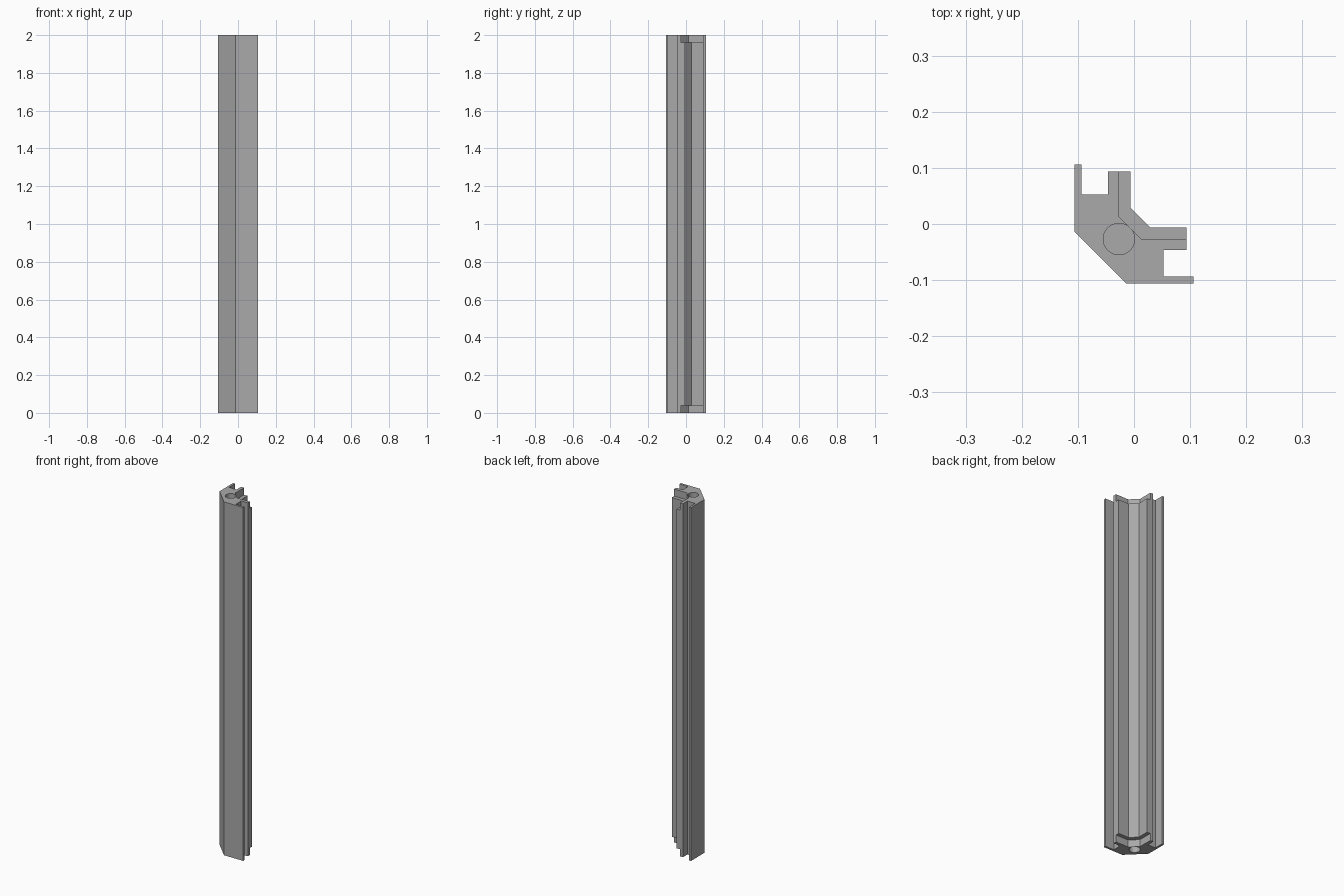
import bpy
import bmesh

cube = bpy.data.objects.get("Cube")
if cube:
    bpy.data.objects.remove(cube, do_unlink=True)

LENGTH = 2.0
NOTCH = 0.04        # length of the step at each end
HOLE_DEPTH = 0.04
HOLE_RADIUS = 0.028
HOLE_CENTRE = -0.0268

grey = bpy.data.materials.new("plain grey")
grey.use_nodes = True
grey.diffuse_color = (0.4, 0.4, 0.4, 1)
grey.node_tree.nodes["Principled BSDF"].inputs["Base Color"].default_value = (0.4, 0.4, 0.4, 1)


def mirrored(half):
    """Complete an outline that is symmetric about the x = y diagonal."""
    return half + [(y, x) for x, y in reversed(half)]


def prism(name, outline, z0, z1):
    bm = bmesh.new()
    face = bm.faces.new([bm.verts.new((x, y, z0)) for x, y in outline])
    new = bmesh.ops.extrude_face_region(bm, geom=[face])["geom"]
    bmesh.ops.translate(bm, vec=(0, 0, z1 - z0),
                        verts=[v for v in new if isinstance(v, bmesh.types.BMVert)])
    bmesh.ops.recalc_face_normals(bm, faces=bm.faces)
    mesh = bpy.data.meshes.new(name)
    bm.to_mesh(mesh)
    bm.free()
    mesh.materials.append(grey)
    obj = bpy.data.objects.new(name, mesh)
    bpy.context.collection.objects.link(obj)
    return obj


def cut(target, cutter):
    cutter.hide_render = True
    mod = target.modifiers.new("cut", 'BOOLEAN')
    mod.operation = 'DIFFERENCE'
    mod.solver = 'EXACT'
    mod.object = cutter
    bpy.ops.object.modifier_apply(modifier=mod.name)
    bpy.data.objects.remove(cutter, do_unlink=True)


# Corner post: chamfered outer corner, thin outer lips, grooves and inner arms
post = prism("corner_post", mirrored([
    (-0.1063, -0.0134), (-0.1063, 0.1063), (-0.094, 0.1063), (-0.094, 0.0527),
    (-0.0463, 0.0527), (-0.0463, 0.0938), (-0.0066, 0.0938), (-0.0066, 0.029),
]), 0, LENGTH)
bpy.context.view_layer.objects.active = post
post.select_set(True)

# Stepped ends of the inner arms
step = mirrored([(-0.0277, 0.0143), (-0.0277, 0.2)])
step.insert(2, (0.2, 0.2))
for z0, z1 in ((-0.1, NOTCH), (LENGTH - NOTCH, LENGTH + 0.1)):
    cut(post, prism("step_cutter", step, z0, z1))

# Blind screw hole in each end
for z in (0, LENGTH):
    bpy.ops.mesh.primitive_cylinder_add(vertices=32, radius=HOLE_RADIUS, depth=2 * HOLE_DEPTH,
                                        location=(HOLE_CENTRE, HOLE_CENTRE, z))
    drill = bpy.context.object
    drill.data.materials.append(grey)
    bpy.context.view_layer.objects.active = post
    cut(post, drill)

# Smooth hole walls, crisp edges elsewhere
post.select_set(True)
bpy.ops.object.shade_smooth_by_angle()
